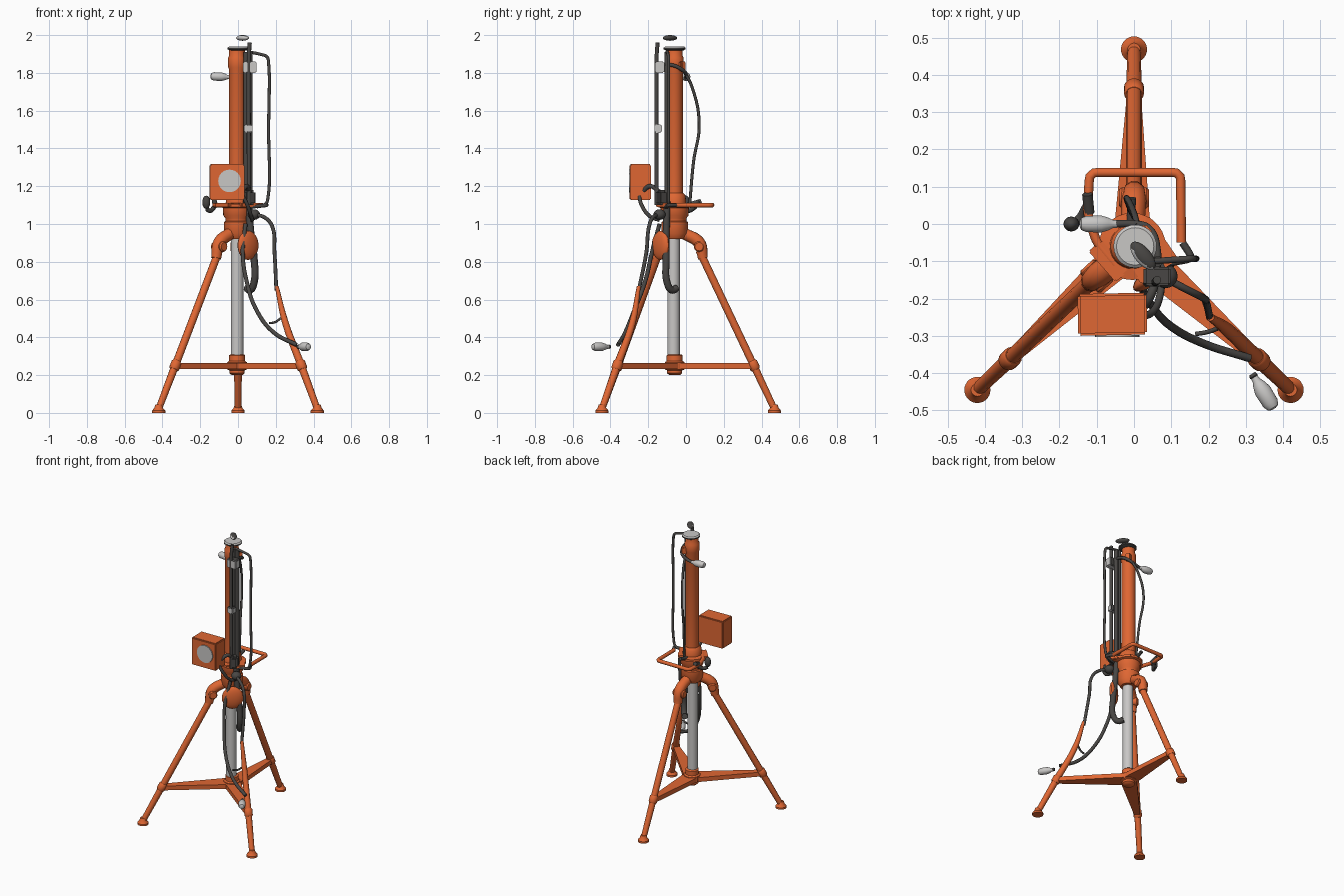
import bpy, bmesh, math
from mathutils import Vector, Matrix

if "Cube" in bpy.data.objects:
    bpy.data.objects.remove(bpy.data.objects["Cube"], do_unlink=True)


def material(name, rgb):
    m = bpy.data.materials.new(name)
    m.use_nodes = True
    m.diffuse_color = (*rgb, 1)
    m.node_tree.nodes["Principled BSDF"].inputs["Base Color"].default_value = (*rgb, 1)
    return m


ORANGE = material("orange paint", (0.74, 0.135, 0.033))
DARK = material("dark rubber", (0.066, 0.062, 0.058))
SILVER = material("silver metal", (0.58, 0.57, 0.56))


def finish(ob, mat):
    ob.data.materials.clear()
    ob.data.materials.append(mat)
    bpy.ops.object.select_all(action='DESELECT')
    bpy.context.view_layer.objects.active = ob
    ob.select_set(True)
    bpy.ops.object.shade_smooth_by_angle(angle=math.radians(40))
    return ob


def from_bmesh(name, bm, mat, loc=(0, 0, 0)):
    bmesh.ops.recalc_face_normals(bm, faces=bm.faces)
    me = bpy.data.meshes.new(name)
    bm.to_mesh(me)
    bm.free()
    ob = bpy.data.objects.new(name, me)
    ob.location = loc
    bpy.context.collection.objects.link(ob)
    return finish(ob, mat)


def second_colour(ob, mat, rule):
    """Give a second material to the faces whose world normal meets a rule."""
    ob.data.materials.append(mat)
    turn = ob.rotation_euler.to_matrix()
    for p in ob.data.polygons:
        if rule(turn @ p.normal):
            p.material_index = 1


def lathe(name, profile, centre, mat, axis=(0, 0, 1), sides=28):
    """Revolve (radius, height) pairs about an axis, with closed ends."""
    bm = bmesh.new()
    turn = Vector((0, 0, 1)).rotation_difference(Vector(axis)).to_matrix()
    rings = []
    for r, h in profile:
        ring = []
        for i in range(sides):
            a = math.tau * i / sides
            ring.append(bm.verts.new(turn @ Vector((r * math.cos(a), r * math.sin(a), h))))
        rings.append(ring)
    for lo, hi in zip(rings, rings[1:]):
        for i in range(sides):
            j = (i + 1) % sides
            bm.faces.new((lo[i], lo[j], hi[j], hi[i]))
    bm.faces.new(rings[0])
    bm.faces.new(rings[-1])
    return from_bmesh(name, bm, mat, centre)


def tube(name, pts, r, mat, curved=True, taper=None):
    """Sweep a round section along points."""
    cu = bpy.data.curves.new(name, 'CURVE')
    cu.dimensions = '3D'
    cu.bevel_depth = r
    cu.bevel_resolution = 3
    cu.resolution_u = 8
    cu.use_fill_caps = True
    sp = cu.splines.new('BEZIER')
    sp.bezier_points.add(len(pts) - 1)
    for k, (bp, p) in enumerate(zip(sp.bezier_points, pts)):
        bp.co = p
        bp.handle_left_type = bp.handle_right_type = 'AUTO' if curved else 'VECTOR'
        bp.radius = taper[k] if taper else 1
    ob = bpy.data.objects.new(name, cu)
    bpy.context.collection.objects.link(ob)
    bpy.ops.object.select_all(action='DESELECT')
    bpy.context.view_layer.objects.active = ob
    ob.select_set(True)
    bpy.ops.object.convert(target='MESH')
    return finish(bpy.context.object, mat)


def bent_pipe(name, pts, r, mat):
    """Straight pipe runs joined by short cut corners."""
    pts = [Vector(p) for p in pts]
    path = [pts[0]]
    for a, b, c in zip(pts, pts[1:], pts[2:]):
        before, after = (a - b).normalized(), (c - b).normalized()
        path += [b + before * r * 1.8, b + before * r * 0.9 + after * 0.1 * r,
                 b + after * r * 0.9 + before * 0.1 * r, b + after * r * 1.8]
    return tube(name, path + [pts[-1]], r, mat, False)


def box(name, loc, size, mat, bevel=0.006, turn=0):
    bm = bmesh.new()
    bmesh.ops.create_cube(bm, size=1, matrix=Matrix.Diagonal((*size, 1)))
    bmesh.ops.bevel(bm, geom=bm.edges[:], offset=bevel, segments=2, affect='EDGES')
    ob = from_bmesh(name, bm, mat, loc)
    ob.rotation_euler.z = turn
    return ob


def blob(name, loc, size, mat, turn=0):
    bm = bmesh.new()
    bmesh.ops.create_uvsphere(bm, u_segments=20, v_segments=12, radius=1,
                              matrix=Matrix.Diagonal((*size, 1)))
    ob = from_bmesh(name, bm, mat, loc)
    ob.rotation_euler.z = turn
    return ob


AXIS = Vector((-0.005, -0.06, 0))

# Central column, collar and mast
lathe("inner_column", [(0.033, 0.22), (0.033, 0.98)], (-0.005, -0.066, 0), SILVER)
lathe("base_hub", [(0.028, 0.2), (0.04, 0.21), (0.04, 0.225), (0.052, 0.23), (0.052, 0.268),
                   (0.042, 0.275), (0.042, 0.305), (0.036, 0.31)], AXIS, ORANGE)
lathe("collar", [(0.05, 0.92), (0.07, 0.95), (0.07, 1.01), (0.062, 1.015), (0.062, 1.03),
                 (0.073, 1.045), (0.075, 1.085), (0.09, 1.09), (0.09, 1.105), (0.06, 1.11),
                 (0.058, 1.15), (0.045, 1.165)], AXIS, ORANGE)
lathe("mast", [(0.043, 1.1), (0.043, 1.82), (0.047, 1.83), (0.047, 1.88), (0.042, 1.89),
               (0.042, 1.925)], AXIS, ORANGE)
cap = lathe("mast_cap", [(0.045, 1.918), (0.058, 1.925), (0.058, 1.933), (0.05, 1.94)],
            (0.003, -0.06, 0), SILVER)
second_colour(cap, DARK, lambda n: n.z < 0.3)

# Tripod: feet, legs, hinges and braces
tops = {"back": ((0, 0.07, 0.86), (0, 0.468, 0.02)),
        "right": ((-0.1, -0.14, 0.86), (-0.42, -0.445, 0.02)),
        "left": ((0.11, -0.15, 0.86), (0.42, -0.445, 0.02))}
for side, (top, foot) in tops.items():
    top, foot = Vector(top), Vector(foot)
    out = Vector((foot.x - AXIS.x, foot.y - AXIS.y, 0)).normalized()
    across = Vector((-out.y, out.x, 0))
    lathe(side + "_foot", [(0.035, 0), (0.035, 0.012), (0.023, 0.026), (0.017, 0.045)],
          (foot.x, foot.y, 0), ORANGE)
    knee = foot.lerp(top, 0.275)
    if side == "left":
        tube("left_leg", [foot, knee, foot.lerp(top, 0.55), (0.205, -0.25, 0.67)], 0.021,
             ORANGE, taper=[0.85, 1, 0.85, 0.5])
    else:
        tube(side + "_leg", [foot, knee, top], 0.021, ORANGE, False, [0.85, 1, 1])
        # hinge arm and knuckle at the top of the leg
        shoulder = AXIS + out * 0.05 + Vector((0, 0, 0.95))
        tube(side + "_hinge_arm", [shoulder, top + Vector((0, 0, 0.04)), top.lerp(foot, 0.05)],
             0.032, ORANGE, True, [1, 1.05, 0.85])
        pin = top + Vector((0, 0, 0.02))
        lathe(side + "_hinge_pin", [(0.022, -0.04), (0.028, -0.033), (0.028, 0.033),
                                    (0.022, 0.04)], pin, ORANGE, across, 16)
    slope = (top - foot).normalized()
    lathe(side + "_brace_clamp", [(0.022, -0.025), (0.027, -0.018), (0.027, 0.018),
                                  (0.022, 0.025)], knee, ORANGE, slope, 16)
    # brace plate narrowing away from the hub
    bm = bmesh.new()
    start, end = AXIS + out * 0.03, Vector((knee.x, knee.y, 0))
    corners = [start + across * 0.05, start - across * 0.05,
               end - across * 0.018, end + across * 0.018]
    face = bm.faces.new([bm.verts.new(c + Vector((0, 0, 0.233))) for c in corners])
    lift = bmesh.ops.extrude_face_region(bm, geom=[face])
    bmesh.ops.translate(bm, vec=(0, 0, 0.03),
                        verts=[v for v in lift["geom"] if isinstance(v, bmesh.types.BMVert)])
    from_bmesh(side + "_brace", bm, ORANGE)

# Loose hinge ear on the left side
blob("left_hinge_ear", (0.053, -0.135, 0.887), (0.068, 0.025, 0.077), ORANGE, math.radians(38))

# Lamp box with a round face plate
box("equipment_box", (-0.058, -0.242, 1.222), (0.185, 0.112, 0.19), ORANGE, turn=0.02)
lathe("box_lens", [(0.06, 0), (0.06, 0.006)], (-0.045, -0.297, 1.228), SILVER, (0, -1, 0), 24)

# Handle frame around the collar
bent_pipe("handle_frame", [(-0.05, -0.11, 1.1), (-0.1, -0.05, 1.1), (-0.125, 0.03, 1.1),
                           (-0.119, 0.138, 1.1), (0.125, 0.138, 1.1), (0.127, -0.05, 1.1)],
          0.0125, ORANGE)
bent_pipe("handle_grip", [(0.13, -0.05, 1.1), (0.158, -0.093, 1.1), (0.06, -0.11, 1.09)],
          0.01, DARK)
box("frame_mount_plate", (0.03, -0.07, 1.1), (0.12, 0.14, 0.02), ORANGE, 0.004, 0.6)
box("frame_side_plate", (-0.067, -0.098, 1.1), (0.11, 0.05, 0.022), ORANGE, 0.004, -0.85)
blob("control_knob", (-0.168, 0, 1.115), (0.021, 0.02, 0.035), DARK)
tube("knob_stem", [(-0.165, 0, 1.08), (-0.15, 0.01, 1.07), (-0.125, 0.05, 1.09)], 0.012, DARK)
tube("frame_lever", [(-0.12, 0.03, 1.1), (-0.125, 0.08, 1.12)], 0.014, DARK)
tube("back_lever", [(-0.01, 0.0, 1.1), (-0.005, 0.07, 1.12)], 0.011, DARK)

# Rods and hoses running up the mast
tube("front_rod", [(0.058, -0.155, 1.1), (0.058, -0.155, 1.9), (0.062, -0.15, 1.96)], 0.011, DARK)
for k, x in enumerate((0.042, 0.064)):
    tube("rear_rod_%d" % (k + 1), [(x, -0.1, 1.08), (x, -0.1, 1.91)], 0.014, DARK, False)
tube("hook_hose", [(0.055, -0.1, 1.12), (0.068, -0.105, 0.95), (0.085, -0.105, 0.82),
                   (0.085, -0.1, 0.69), (0.065, -0.075, 0.65), (0.045, -0.05, 0.66)], 0.019, DARK)
for name, loc, size in (("upper_bracket", (0.062, -0.14, 1.83), (0.072, 0.05, 0.062)),
                        ("lower_bracket", (0.054, -0.148, 1.505), (0.045, 0.04, 0.045))):
    bracket = box(name, loc, size, SILVER)
    second_colour(bracket, DARK, lambda n: n.y > 0.5 or n.z > 0.5)
box("hose_lug", (0.028, -0.022, 1.835), (0.034, 0.034, 0.05), ORANGE, turn=0.7)
tube("side_pipe", [(0.05, -0.1, 1.912), (0.12, -0.095, 1.898), (0.153, -0.093, 1.885),
                   (0.162, -0.093, 1.85), (0.162, -0.093, 1.5), (0.16, -0.093, 1.15),
                   (0.145, -0.093, 1.105), (0.1, -0.1, 1.09)], 0.0085, DARK)
tube("wrap_hose", [(0.06, -0.15, 1.84), (0.062, -0.07, 1.84), (0.04, -0.012, 1.81),
                   (0, 0.0, 1.79), (-0.06, 0.0, 1.775)], 0.01, DARK)
tube("back_hose", [(0.01, -0.005, 1.8), (0, 0.03, 1.73), (-0.02, 0.07, 1.53),
                   (-0.01, 0.04, 1.33), (0.0, 0.02, 1.11)], 0.008, DARK)

# Clamp cluster and cables at collar height
box("cable_clamp", (0.06, -0.13, 1.14), (0.055, 0.06, 0.08), DARK, 0.012, 0.5)
blob("cable_joint", (0.085, -0.14, 1.05), (0.032, 0.032, 0.028), DARK)
tube("box_cable", [(0.02, -0.25, 1.16), (0.05, -0.235, 1.1), (0.07, -0.19, 1.04),
                   (0.075, -0.14, 1.02)], 0.01, DARK)
tube("box_cable_upper", [(0.02, -0.23, 1.17), (0.045, -0.19, 1.2), (0.06, -0.14, 1.17)], 0.012, DARK)
tube("leg_cable", [(0.075, -0.14, 1.05), (0.14, -0.175, 1.035), (0.18, -0.195, 0.99),
                   (0.193, -0.21, 0.85), (0.203, -0.25, 0.65)], 0.01, DARK)
tube("long_hose", [(0.04, -0.14, 1.0), (0.025, -0.18, 0.85), (0.045, -0.215, 0.7),
                   (0.1, -0.275, 0.54), (0.19, -0.322, 0.425), (0.31, -0.36, 0.36)], 0.011, DARK)
tube("leg_spur", [(0.225, -0.28, 0.5), (0.195, -0.29, 0.48), (0.165, -0.295, 0.475)], 0.006, DARK)

# Capsule lamps
capsule = [(0.006, -0.048), (0.016, -0.044), (0.022, -0.03), (0.023, 0.01), (0.017, 0.03),
           (0.011, 0.042), (0.01, 0.055)]
lathe("mast_lamp", capsule, (-0.098, 0, 1.78), SILVER, (0.99, 0, -0.05), 18)
lathe("low_lamp", capsule, (0.35, -0.455, 0.35), SILVER, (-0.53, 0.85, 0), 18)
lathe("low_lamp_socket", [(0.009, 0.05), (0.012, 0.055), (0.009, 0.063)],
      (0.35, -0.455, 0.35), DARK, (-0.53, 0.85, 0), 14)

# Top sensor: dark shell with a silver front
sensor = blob("top_sensor", (0.024, -0.085, 1.985), (0.046, 0.022, 0.015), DARK, math.radians(-50))
second_colour(sensor, SILVER, lambda n: n.y < -0.1 and n.x < 0.45 and n.z < 0.85)
